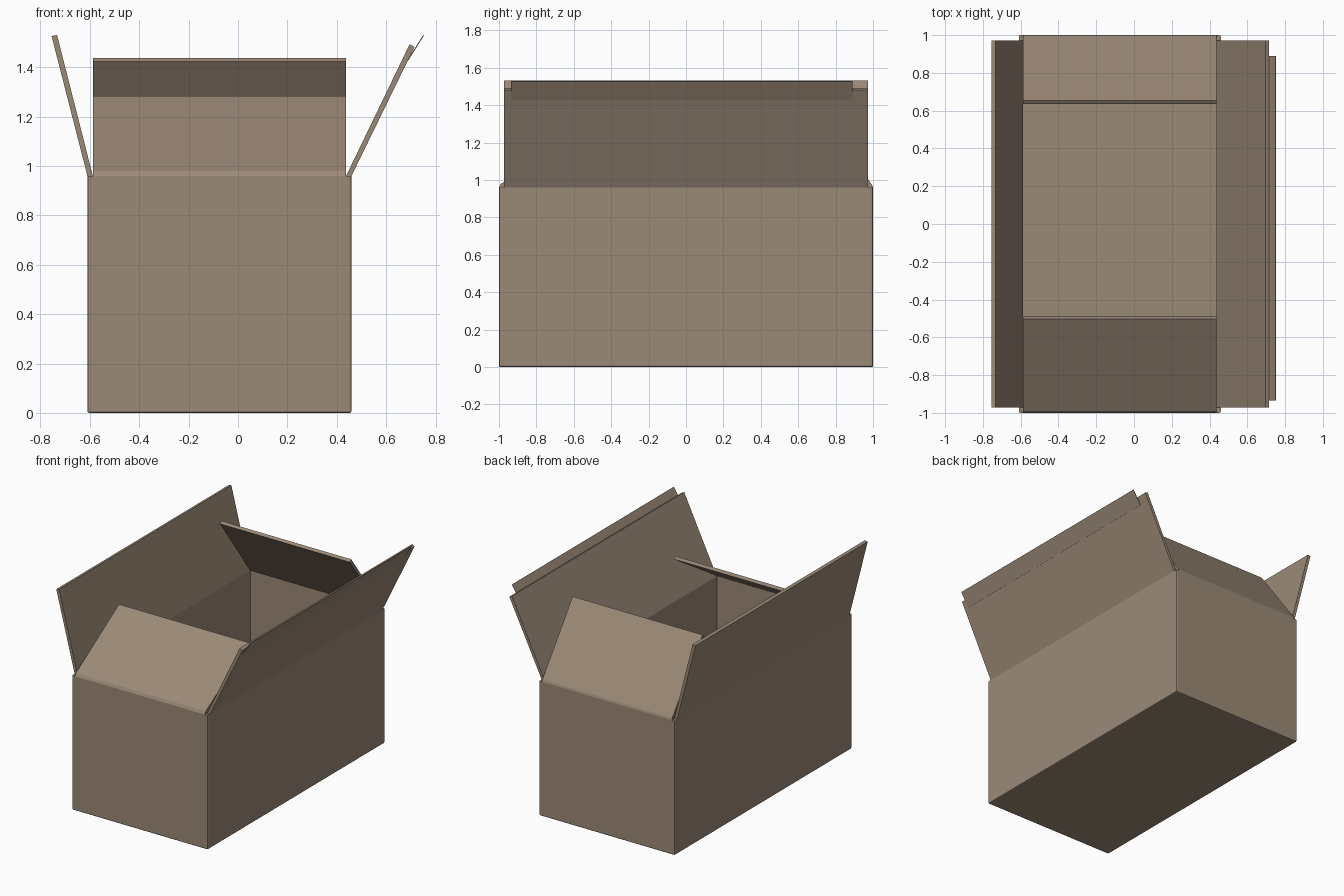
import bpy, bmesh
from mathutils import Vector

if "Cube" in bpy.data.objects:
    bpy.data.objects.remove(bpy.data.objects["Cube"], do_unlink=True)

X0, X1, HALF_Y, RIM, WALL = -0.61, 0.46, 1.0, 0.96, 0.022

cardboard = bpy.data.materials.new("cardboard brown")
cardboard.use_nodes = True
COLOUR = (0.33, 0.253, 0.187, 1)
cardboard.diffuse_color = COLOUR
bsdf = cardboard.node_tree.nodes["Principled BSDF"]
bsdf.inputs["Base Color"].default_value = COLOUR
bsdf.inputs["Roughness"].default_value = 0.9


def finish(name, bm):
    bmesh.ops.recalc_face_normals(bm, faces=bm.faces)
    mesh = bpy.data.meshes.new(name)
    bm.to_mesh(mesh)
    bm.free()
    mesh.materials.append(cardboard)
    obj = bpy.data.objects.new(name, mesh)
    bpy.context.collection.objects.link(obj)
    return obj


def sheet(name, profile, axis, start, end):
    """Extrude a (horizontal, z) profile along the hinge axis."""
    bm = bmesh.new()
    place = (lambda h, z: (start, h, z)) if axis == "x" else (lambda h, z: (h, start, z))
    face = bm.faces.new([bm.verts.new(place(h, z)) for h, z in profile])
    run = Vector((end - start, 0, 0)) if axis == "x" else Vector((0, end - start, 0))
    made = bmesh.ops.extrude_face_region(bm, geom=[face])["geom"]
    moved = [g for g in made if isinstance(g, bmesh.types.BMVert)]
    bmesh.ops.translate(bm, verts=moved, vec=run)
    return finish(name, bm)


# Hollow body: slightly softened outer edges, open top
bm = bmesh.new()
bmesh.ops.create_cube(bm, size=1)
for v in bm.verts:
    v.co = (X1 if v.co.x > 0 else X0,
            HALF_Y if v.co.y > 0 else -HALF_Y,
            RIM if v.co.z > 0 else 0)
edges = [e for e in bm.edges if min(v.co.z for v in e.verts) < 0.1]
bmesh.ops.bevel(bm, geom=edges, offset=0.008, segments=2, profile=0.5, affect="EDGES")
bm.normal_update()
top = max(bm.faces, key=lambda f: f.calc_center_median().z)
bmesh.ops.inset_region(bm, faces=[top], thickness=WALL, use_even_offset=True)
made = bmesh.ops.extrude_face_region(bm, geom=[top])["geom"]
for v in made:
    if isinstance(v, bmesh.types.BMVert):
        v.co.z = WALL
if top.is_valid:
    bmesh.ops.delete(bm, geom=[top], context="FACES_ONLY")
finish("box_body", bm)

# Long side flaps, opened outwards
sheet("right_flap", [(X0, RIM), (X0 + WALL, RIM), (-0.733, 1.531), (-0.755, 1.526)],
      "y", -0.972, 0.972)
sheet("left_flap", [(X1 - WALL, RIM), (X1, RIM), (0.715, 1.482), (0.695, 1.493)],
      "y", -0.972, 0.972)

# Short end flaps, leaning inwards
sheet("front_flap", [(-1, RIM), (-0.978, RIM), (-0.491, 1.265), (-0.503, 1.284), (-0.99, 0.979)],
      "x", X0 + WALL, X1 - WALL)
sheet("back_flap", [(1, RIM), (0.978, RIM), (0.635, 1.424), (0.653, 1.437), (0.995, 0.974)],
      "x", X0 + WALL, X1 - WALL)

# Loose tape strip along the left flap's outer edge
sheet("tape_strip", [(0.687, 1.431), (0.691, 1.429), (0.753, 1.528), (0.75, 1.53)],
      "y", -0.935, 0.89)
